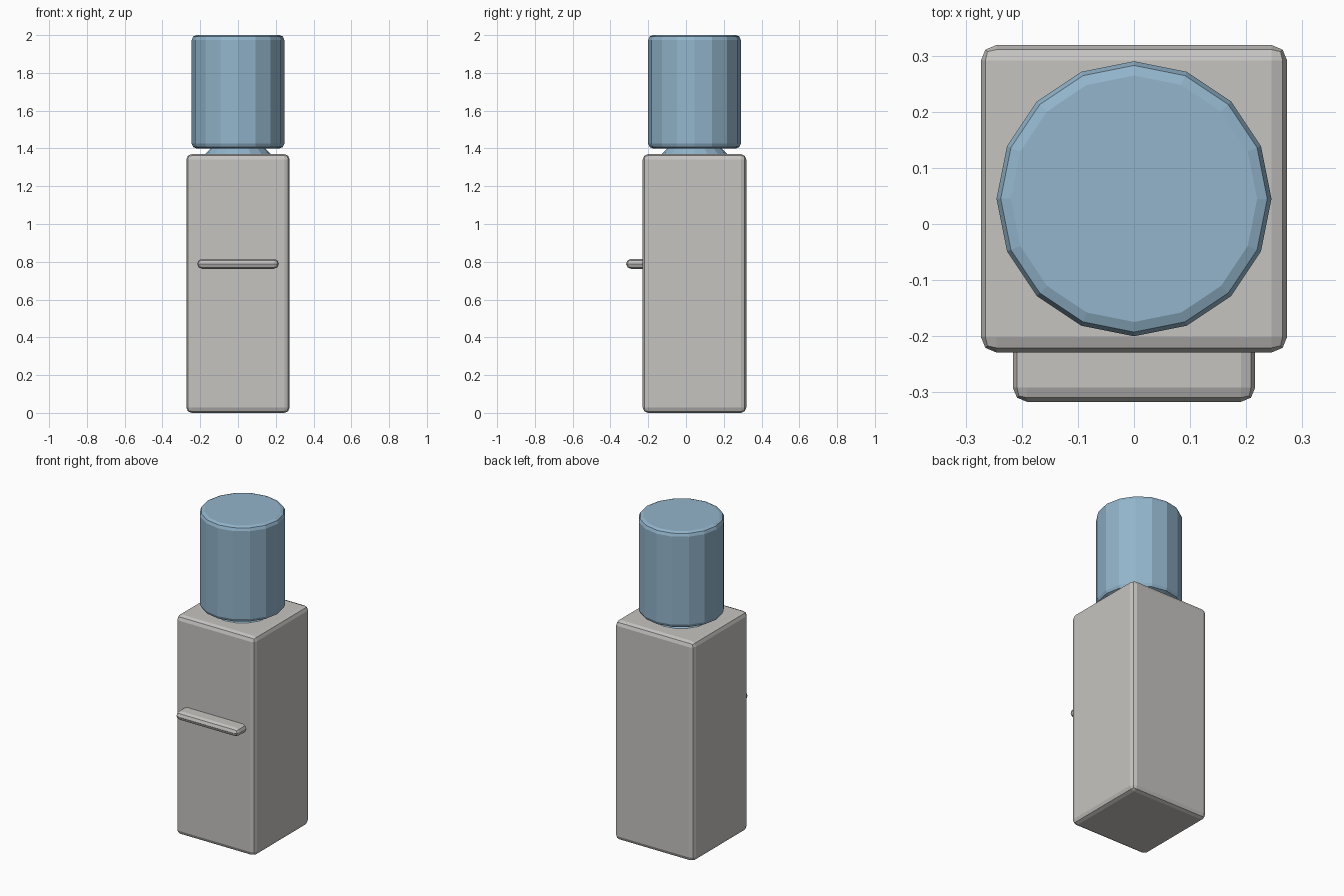
import bpy, bmesh, math

if "Cube" in bpy.data.objects:
    bpy.data.objects.remove(bpy.data.objects["Cube"])


def material(name, rgb):
    m = bpy.data.materials.new(name)
    m.diffuse_color = (*rgb, 1.0)
    m.use_nodes = True
    m.node_tree.nodes["Principled BSDF"].inputs["Base Color"].default_value = m.diffuse_color
    return m


GREY = material("light_grey_plastic", (0.56, 0.55, 0.53))
BLUE = material("water_blue", (0.29, 0.46, 0.60))


def finish(bm, name, mat, bevel=0.0):
    me = bpy.data.meshes.new(name)
    bmesh.ops.recalc_face_normals(bm, faces=bm.faces)
    bm.to_mesh(me)
    bm.free()
    me.materials.append(mat)
    ob = bpy.data.objects.new(name, me)
    bpy.context.collection.objects.link(ob)
    if bevel:
        mod = ob.modifiers.new("rounded_edges", 'BEVEL')
        mod.width = bevel
        mod.segments = 2
        mod.limit_method = 'ANGLE'
        mod.angle_limit = math.radians(40)
    return ob


def box(name, lo, hi, mat, bevel):
    bm = bmesh.new()
    bmesh.ops.create_cube(bm, size=1)
    for v in bm.verts:
        v.co = [hi[i] if v.co[i] > 0 else lo[i] for i in range(3)]
    return finish(bm, name, mat, bevel)


def cone(name, r_low, r_high, z0, z1, mat, bevel=0.0, sides=16):
    bm = bmesh.new()
    bmesh.ops.create_cone(bm, cap_ends=True, segments=sides,
                          radius1=r_low, radius2=r_high, depth=z1 - z0)
    bmesh.ops.translate(bm, verts=bm.verts, vec=(0, 0.045, (z0 + z1) / 2))
    return finish(bm, name, mat, bevel)


# Cabinet and drip tray
box("cabinet", (-0.273, -0.229, 0), (0.273, 0.319, 1.37), GREY, 0.028)
box("drip_tray", (-0.216, -0.317, 0.763), (0.216, -0.15, 0.815), GREY, 0.0255)

# Water bottle with its neck resting in the cabinet
cone("bottle", 0.245, 0.245, 1.40, 2.0, BLUE, 0.025)
cone("bottle_neck", 0.18, 0.14, 1.365, 1.405, BLUE)
